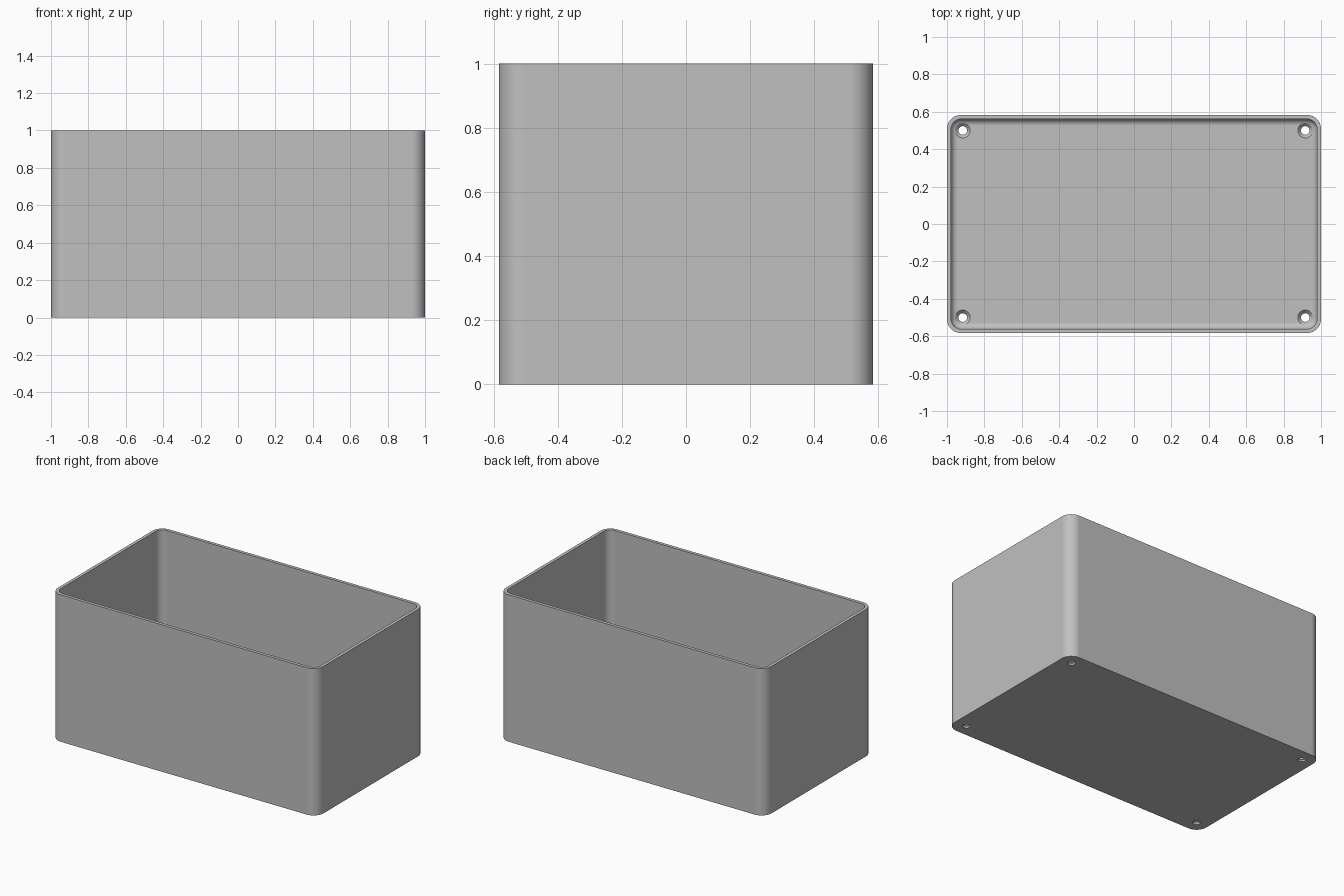
import bpy, bmesh
from math import pi, sin, cos

if "Cube" in bpy.data.objects:
    bpy.data.objects.remove(bpy.data.objects["Cube"], do_unlink=True)

# Overall sizes
HALF_X, HALF_Y, HEIGHT = 1.0, 0.583, 1.0
CORNER, WALL, FLOOR, FILLET = 0.075, 0.022, 0.03, 0.035
HOLE_X, HOLE_Y = 0.916, 0.5
STEPS = 10

grey = bpy.data.materials.new("plain grey")
grey.use_nodes = True
colour = (0.53, 0.53, 0.53, 1)
grey.diffuse_color = colour
grey.node_tree.nodes["Principled BSDF"].inputs["Base Color"].default_value = colour


def rounded_ring(inset, z):
    """Rounded rectangle, shrunk inwards by inset."""
    r = CORNER - inset
    points = []
    for quarter, (sx, sy) in enumerate([(1, 1), (-1, 1), (-1, -1), (1, -1)]):
        for i in range(STEPS + 1):
            a = (quarter + i / STEPS) * pi / 2
            points.append((sx * (HALF_X - CORNER) + r * cos(a),
                           sy * (HALF_Y - CORNER) + r * sin(a), z))
    return points


def circle_ring(x, y, radius, z, sides=32):
    return [(x + radius * cos(2 * pi * i / sides),
             y + radius * sin(2 * pi * i / sides), z) for i in range(sides)]


def loft(name, rings):
    """Closed solid skinned through a list of rings."""
    bm = bmesh.new()
    loops = [[bm.verts.new(p) for p in ring] for ring in rings]
    for low, high in zip(loops, loops[1:]):
        for i in range(len(low)):
            j = (i + 1) % len(low)
            bm.faces.new((low[i], low[j], high[j], high[i]))
    bm.faces.new(loops[0])
    bm.faces.new(loops[-1])
    bmesh.ops.recalc_face_normals(bm, faces=bm.faces)
    mesh = bpy.data.meshes.new(name)
    bm.to_mesh(mesh)
    bm.free()
    mesh.materials.append(grey)
    obj = bpy.data.objects.new(name, mesh)
    bpy.context.collection.objects.link(obj)
    return obj


# Open box: outer wall, rim, inner wall, then a filleted floor
profile = [(0, 0), (0, HEIGHT), (WALL, HEIGHT)]
for i in range(STEPS + 1):
    a = i / STEPS * pi / 2
    profile.append((WALL + FILLET * (1 - cos(a)), FLOOR + FILLET * (1 - sin(a))))
box = loft("open_box", [rounded_ring(inset, z) for inset, z in profile])

# Countersunk screw holes in the four floor corners
cutters = []
for sx in (-1, 1):
    for sy in (-1, 1):
        x, y = sx * HOLE_X, sy * HOLE_Y
        cutter = loft("screw_hole_cutter", [
            circle_ring(x, y, 0.023, -0.05),
            circle_ring(x, y, 0.023, FLOOR - 0.018),
            circle_ring(x, y, 0.04, FLOOR),
            circle_ring(x, y, 0.04, FLOOR + 0.05)])
        cutter.hide_render = True
        cutters.append(cutter)
        cut = box.modifiers.new("screw_hole", "BOOLEAN")
        cut.operation = "DIFFERENCE"
        cut.solver = "EXACT"
        cut.object = cutter

# Bake the holes and drop the cutters
graph = bpy.context.evaluated_depsgraph_get()
box_mesh = bpy.data.meshes.new_from_object(box.evaluated_get(graph))
box.modifiers.clear()
box.data = box_mesh
for cutter in cutters:
    bpy.data.objects.remove(cutter, do_unlink=True)

# Smooth corners, crisp rim and flat walls
bpy.ops.object.select_all(action="DESELECT")
box.select_set(True)
bpy.context.view_layer.objects.active = box
bpy.ops.object.shade_smooth_by_angle(angle=pi / 6)
flatten = box.modifiers.new("flat_walls", "WEIGHTED_NORMAL")
flatten.keep_sharp = True
